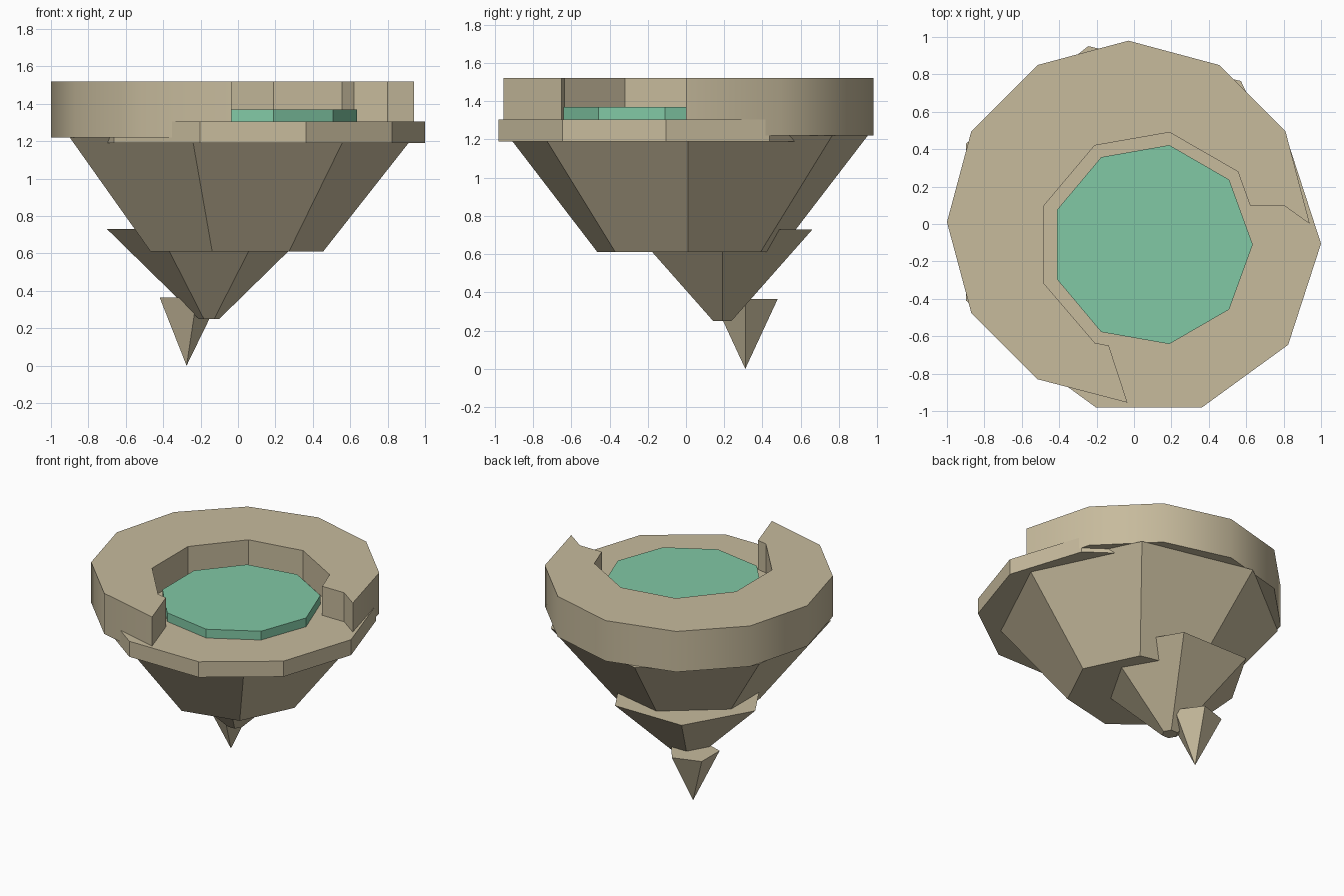
import bpy, bmesh, math

cube = bpy.data.objects.get("Cube")
if cube:
    bpy.data.objects.remove(cube, do_unlink=True)


def material(name, rgb):
    m = bpy.data.materials.new(name)
    m.use_nodes = True
    m.diffuse_color = (*rgb, 1)
    m.node_tree.nodes["Principled BSDF"].inputs["Base Color"].default_value = (*rgb, 1)
    return m


SAND = material("sand stone", (0.57, 0.495, 0.335))
WATER = material("teal water", (0.22, 0.58, 0.375))


def ngon(n, cx, cy, r):
    """Regular polygon with its first corner pointing to +x."""
    return [(cx + r * math.cos(math.tau * i / n), cy + r * math.sin(math.tau * i / n))
            for i in range(n)]


def loft(name, bottom, top, z0, z1, mat):
    """Closed solid between two outlines; a one-point bottom makes a spike."""
    bm = bmesh.new()
    up = [bm.verts.new((x, y, z1)) for x, y in top]
    low = [bm.verts.new((x, y, z0)) for x, y in bottom]
    n = len(up)
    bm.faces.new(up)
    if len(low) > 1:
        bm.faces.new(low[::-1])
    for i in range(n):
        j = (i + 1) % n
        if len(low) > 1:
            bm.faces.new((low[i], low[j], up[j], up[i]))
        else:
            bm.faces.new((low[0], up[j], up[i]))
    bmesh.ops.recalc_face_normals(bm, faces=bm.faces)
    me = bpy.data.meshes.new(name)
    bm.to_mesh(me)
    bm.free()
    me.materials.append(mat)
    ob = bpy.data.objects.new(name, me)
    bpy.context.collection.objects.link(ob)
    return ob


# Raised C-shaped rim: twelve-sided outside, stepped opening at the front right
outer = ngon(12, -0.03, 0.01, 0.97)[:10]
outer[0] = (0.94, 0.0)
outer[9] = (-0.035, -0.955)
inner = [(-0.135, -0.65), (-0.21, -0.635), (-0.48, -0.32), (-0.48, 0.10), (-0.21, 0.42),
         (0.19, 0.49), (0.555, 0.28), (0.62, 0.10), (0.80, 0.10)]
rim_outline = outer + inner
rim = loft("raised_rim", rim_outline, rim_outline, 1.22, 1.52, SAND)

# Soften only the shallow corners of the rim
bpy.ops.object.select_all(action='DESELECT')
rim.select_set(True)
bpy.context.view_layer.objects.active = rim
bpy.ops.object.shade_smooth_by_angle(angle=math.radians(32))

# Ledge slab and the pool standing on it
slab = ngon(10, 0.08, -0.105, 0.92)
loft("ledge_slab", slab, slab, 1.19, 1.305, SAND)
pool = ngon(9, 0.095, -0.11, 0.54)
loft("water_pool", pool, pool, 1.30, 1.37, WATER)

# Tapering rock underside in three stages
loft("upper_rock", ngon(7, -0.03, 0.01, 0.485), ngon(7, -0.03, 0.01, 0.965), 0.61, 1.22, SAND)
loft("middle_rock", ngon(6, -0.155, 0.19, 0.055), ngon(6, -0.155, 0.19, 0.545), 0.25, 0.73, SAND)
loft("lower_spike", [(-0.275, 0.31)], ngon(5, -0.275, 0.31, 0.178), 0.0, 0.365, SAND)
